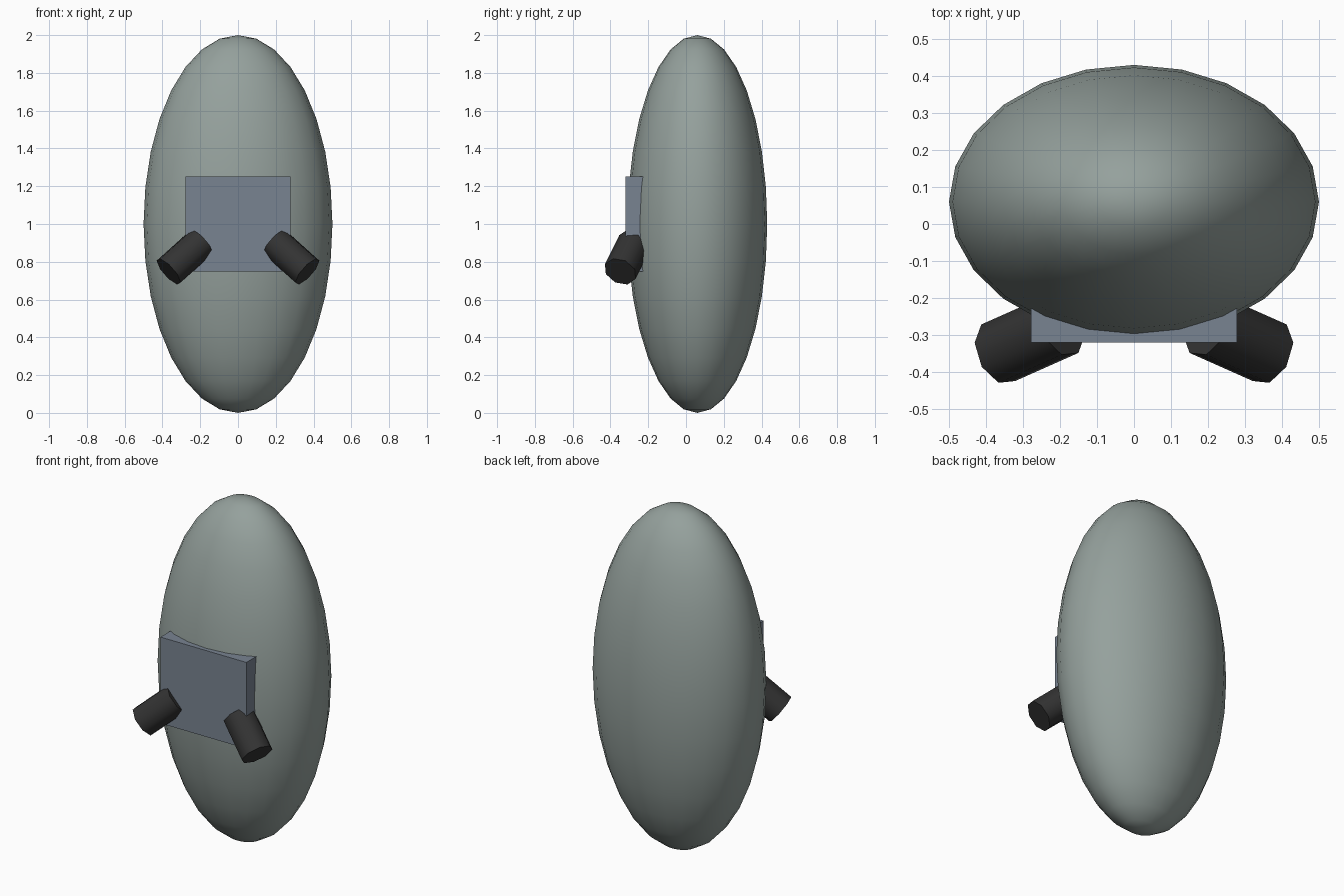
import bpy
import math
from mathutils import Vector, Matrix

cube = bpy.data.objects.get("Cube")
if cube:
    bpy.data.objects.remove(cube, do_unlink=True)


def make_material(name, color):
    mat = bpy.data.materials.new(name)
    mat.use_nodes = True
    mat.diffuse_color = (*color, 1)
    mat.node_tree.nodes["Principled BSDF"].inputs["Base Color"].default_value = (*color, 1)
    return mat


def finish(name, mat, smooth=True):
    obj = bpy.context.object
    obj.name = name
    obj.data.materials.append(mat)
    # bake the size into the mesh
    bpy.ops.object.transform_apply(location=False, rotation=False, scale=True)
    if smooth:
        bpy.ops.object.shade_smooth_by_angle(angle=math.radians(50))
    return obj


shell_grey = make_material("shell_grey", (0.30, 0.355, 0.335))
panel_blue = make_material("panel_blue_grey", (0.19, 0.23, 0.285))
tube_black = make_material("tube_black", (0.033, 0.033, 0.033))

# Egg-shaped body
bpy.ops.mesh.primitive_uv_sphere_add(segments=24, ring_count=16, radius=1,
                                     location=(0, 0.06, 1))
bpy.context.object.scale = (0.5, 0.37, 1)
finish("body", shell_grey)

# Flat panel set into the front of the body
bpy.ops.mesh.primitive_cube_add(size=1, location=(0, -0.26, 1))
bpy.context.object.scale = (0.556, 0.12, 0.505)
finish("front_panel", panel_blue, smooth=False)

# Two eight-sided tubes splayed outward, downward and forward
for side, name in ((1, "left_tube"), (-1, "right_tube")):
    inner = Vector((side * 0.196, -0.272, 0.902))
    outer = Vector((side * 0.367, -0.348, 0.748))
    axis = (outer - inner).normalized()
    across = Vector((-axis.z * side, 0, axis.x * side)).normalized()
    frame = Matrix((across, axis.cross(across), axis)).transposed()
    turn = Matrix.Rotation(math.radians(22.5 + 4 * side), 3, 'Z')
    bpy.ops.mesh.primitive_cylinder_add(vertices=8, radius=0.09,
                                        depth=(outer - inner).length,
                                        location=(inner + outer) / 2,
                                        rotation=(frame @ turn).to_euler())
    finish(name, tube_black)
